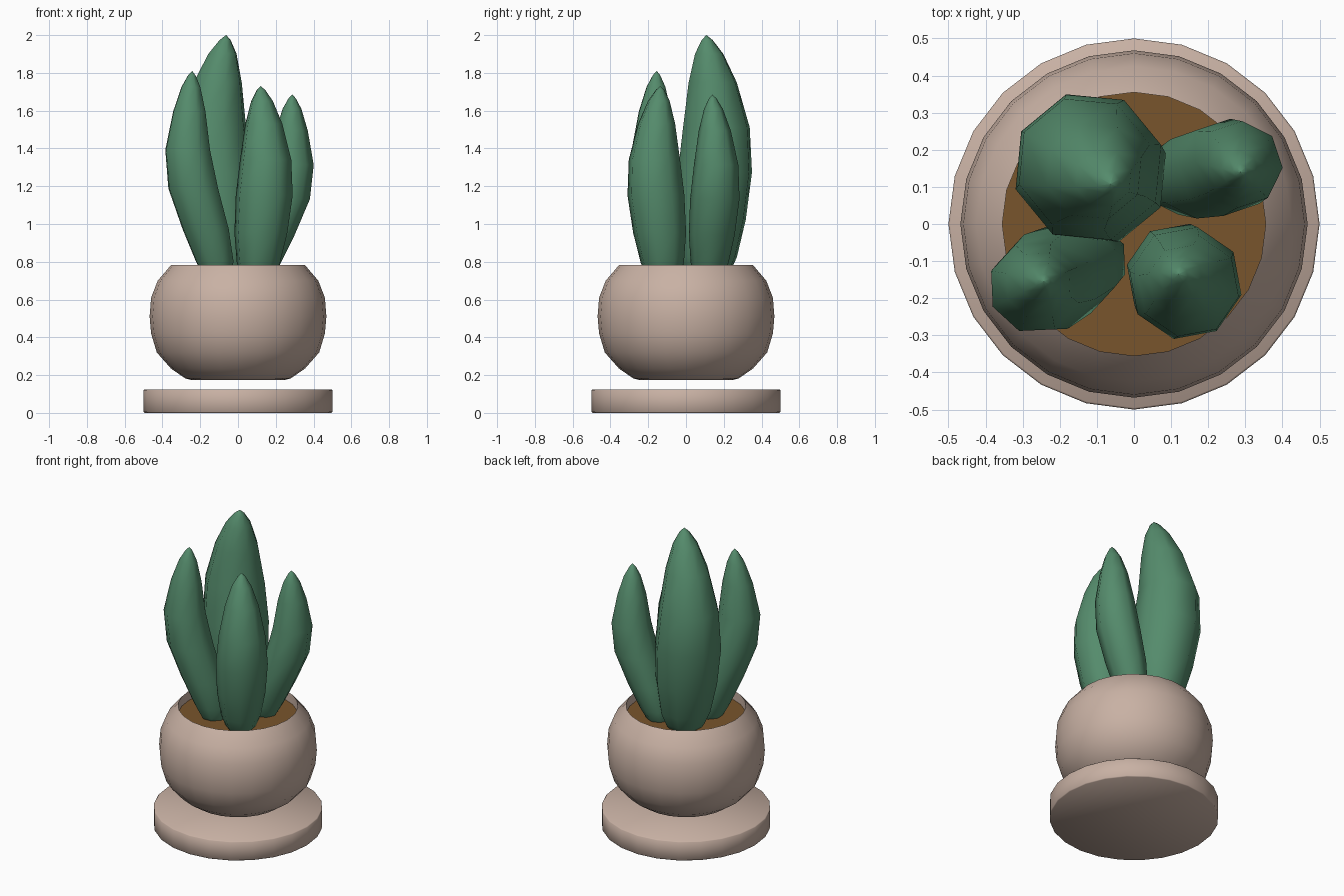
import bpy, bmesh, math
from mathutils import Vector

if "Cube" in bpy.data.objects:
    bpy.data.objects.remove(bpy.data.objects["Cube"])


def material(name, rgb):
    m = bpy.data.materials.new(name)
    m.diffuse_color = (*rgb, 1)
    m.use_nodes = True
    m.node_tree.nodes["Principled BSDF"].inputs["Base Color"].default_value = m.diffuse_color
    return m


clay = material("clay", (0.58, 0.44, 0.37))
earth = material("earth", (0.19, 0.09, 0.025))
green = material("green", (0.09, 0.26, 0.15))


def loft(name, rings, sides, mat, turn=0.0, angle=50):
    """Skin a stack of horizontal rings (centre, radius), capped at both ends."""
    bm = bmesh.new()
    loops = []
    for c, r in rings:
        angles = [turn + math.tau * i / sides for i in range(sides)]
        loops.append([bm.verts.new(c + Vector((r * math.cos(a), r * math.sin(a), 0)))
                      for a in angles])
    for a, b in zip(loops, loops[1:]):
        for i in range(sides):
            j = (i + 1) % sides
            bm.faces.new((a[i], a[j], b[j], b[i]))
    bm.faces.new(loops[0][::-1])
    bm.faces.new(loops[-1])
    bmesh.ops.remove_doubles(bm, verts=bm.verts, dist=0.0001)
    bmesh.ops.recalc_face_normals(bm, faces=bm.faces)
    me = bpy.data.meshes.new(name)
    bm.to_mesh(me)
    bm.free()
    me.materials.append(mat)
    ob = bpy.data.objects.new(name, me)
    bpy.context.collection.objects.link(ob)
    bpy.ops.object.select_all(action='DESELECT')
    ob.select_set(True)
    bpy.context.view_layer.objects.active = ob
    bpy.ops.object.shade_smooth_by_angle(angle=math.radians(angle))
    return ob


def turned(name, profile, mat, sides=24):
    return loft(name, [(Vector((0, 0, z)), r) for r, z in profile], sides, mat)


# saucer with a slightly eased edge
turned("saucer", [(0.495, 0), (0.5, 0.005), (0.5, 0.12), (0.495, 0.125)], clay)

# rounded pot, inner wall running down below the soil
turned("pot", [(0.25, 0.175), (0.28, 0.183), (0.355, 0.235), (0.43, 0.32), (0.46, 0.42),
               (0.468, 0.51), (0.46, 0.61), (0.425, 0.70), (0.355, 0.782), (0.355, 0.68)], clay)

# soil
turned("soil", [(0.357, 0.68), (0.357, 0.72)], earth, sides=48)

# shared leaf taper: fraction of height, fraction of the belly radius
TAPER = [(0, 0.4), (0.05, 0.6), (0.11, 0.76), (0.26, 0.93), (0.45, 1),
         (0.63, 0.9), (0.81, 0.65), (0.925, 0.38), (0.98, 0.15), (1, 0.004)]
BASE_Z, BEND = 0.68, 0.6


def leaf(name, base, belly, tip, height, radius, turn):
    """Leaf leaning outwards from base to belly, then curling back in to the tip."""
    base, belly, tip = Vector(base), Vector(belly), Vector(tip)
    rings = []
    for t, w in TAPER:
        if t < BEND:
            u = t / BEND
            xy = base.lerp(belly, 0.3 * u + 0.7 * u * u * (3 - 2 * u))
        else:
            xy = belly.lerp(tip, ((t - BEND) / (1 - BEND)) ** 1.5)
        rings.append((Vector((xy.x, xy.y, BASE_Z + t * (height - BASE_Z))), radius * w))
    loft(name, rings, 8, green, turn=math.radians(turn), angle=80)


leaf("leaf_back_left", (-.07, .115), (-.135, .162), (-.063, .108), 2.0, .205, 17)
leaf("leaf_front_left", (-.105, -.09), (-.267, -.17), (-.243, -.155), 1.81, .14, 25)
leaf("leaf_front_right", (.103, -.12), (.147, -.168), (.12, -.135), 1.73, .154, 33)
leaf("leaf_back_right", (.105, .12), (.283, .16), (.287, .14), 1.685, .131, 41)
